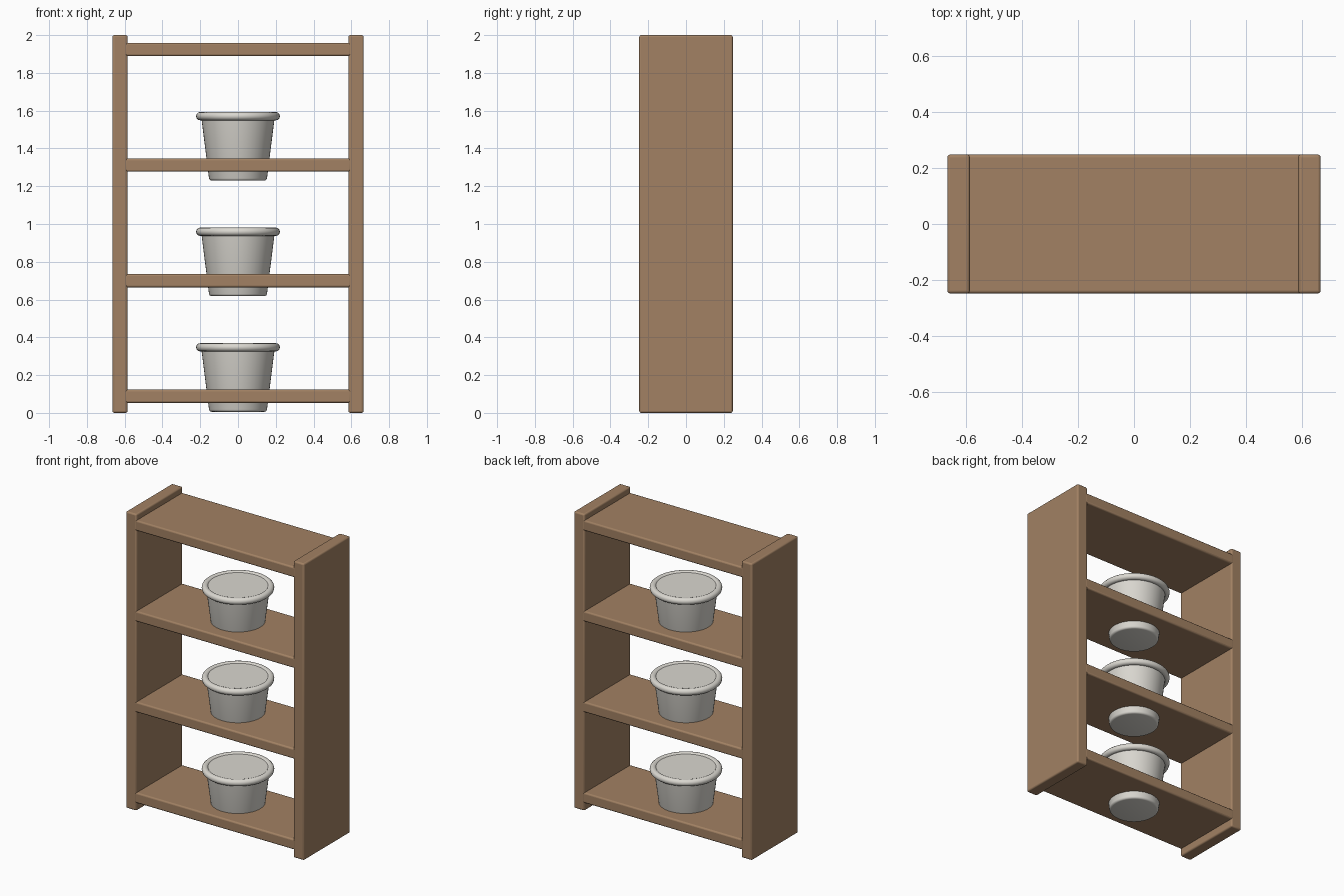
import bpy, bmesh, math

cube = bpy.data.objects.get("Cube")
if cube:
    bpy.data.objects.remove(cube, do_unlink=True)


def make_material(name, color):
    mat = bpy.data.materials.new(name)
    mat.use_nodes = True
    mat.diffuse_color = color
    bsdf = mat.node_tree.nodes["Principled BSDF"]
    bsdf.inputs["Base Color"].default_value = color
    bsdf.inputs["Roughness"].default_value = 0.7
    return mat


wood = make_material("brown wood", (0.36, 0.22, 0.125, 1))
ceramic = make_material("pale ceramic", (0.70, 0.68, 0.63, 1))


def finish(obj, mat):
    obj.data.materials.append(mat)
    bpy.ops.object.select_all(action="DESELECT")
    obj.select_set(True)
    bpy.context.view_layer.objects.active = obj
    bpy.ops.object.shade_smooth_by_angle(angle=math.radians(40))


def board(name, center, size):
    """Wooden board with softly rounded edges."""
    bpy.ops.mesh.primitive_cube_add(size=1, location=center)
    obj = bpy.context.object
    obj.name = name
    obj.scale = size
    bpy.ops.object.transform_apply(location=False, rotation=False, scale=True)
    bevel = obj.modifiers.new("rounded edges", "BEVEL")
    bevel.width = 0.01
    bevel.segments = 3
    finish(obj, wood)


def pot(name, z):
    """Tapered pot with a rounded foot, closed top and a rolled rim."""
    bpy.ops.mesh.primitive_cone_add(vertices=48, radius1=0.152, radius2=0.197,
                                    depth=0.355, location=(0, 0, z + 0.1775))
    body = bpy.context.object
    body.name = name
    bm = bmesh.new()
    bm.from_mesh(body.data)
    foot = [e for e in bm.edges if all(v.co.z < 0 for v in e.verts)]
    bmesh.ops.bevel(bm, geom=foot, offset=0.012, segments=3, profile=0.5, affect="EDGES")
    bm.to_mesh(body.data)
    bm.free()
    finish(body, ceramic)
    bpy.ops.mesh.primitive_torus_add(major_radius=0.2, minor_radius=0.022, major_segments=48,
                                     minor_segments=12, location=(0, 0, z + 0.341))
    rim = bpy.context.object
    rim.name = name + "_rim"
    finish(rim, ceramic)


# Upright sides
DEPTH = 0.495
for side, sign in (("left", 1), ("right", -1)):
    board(side + "_side", (sign * 0.625, 0, 1), (0.08, DEPTH, 2))

# Evenly spaced shelves, the lower three carrying a pot sunk through the board
SPACING = 0.612
for i, level in enumerate(("bottom", "lower", "upper", "top")):
    board(level + "_shelf", (0, 0, 0.088 + i * SPACING), (1.2, DEPTH, 0.07))
    if level != "top":
        pot(level + "_pot", 0.006 + i * SPACING)
